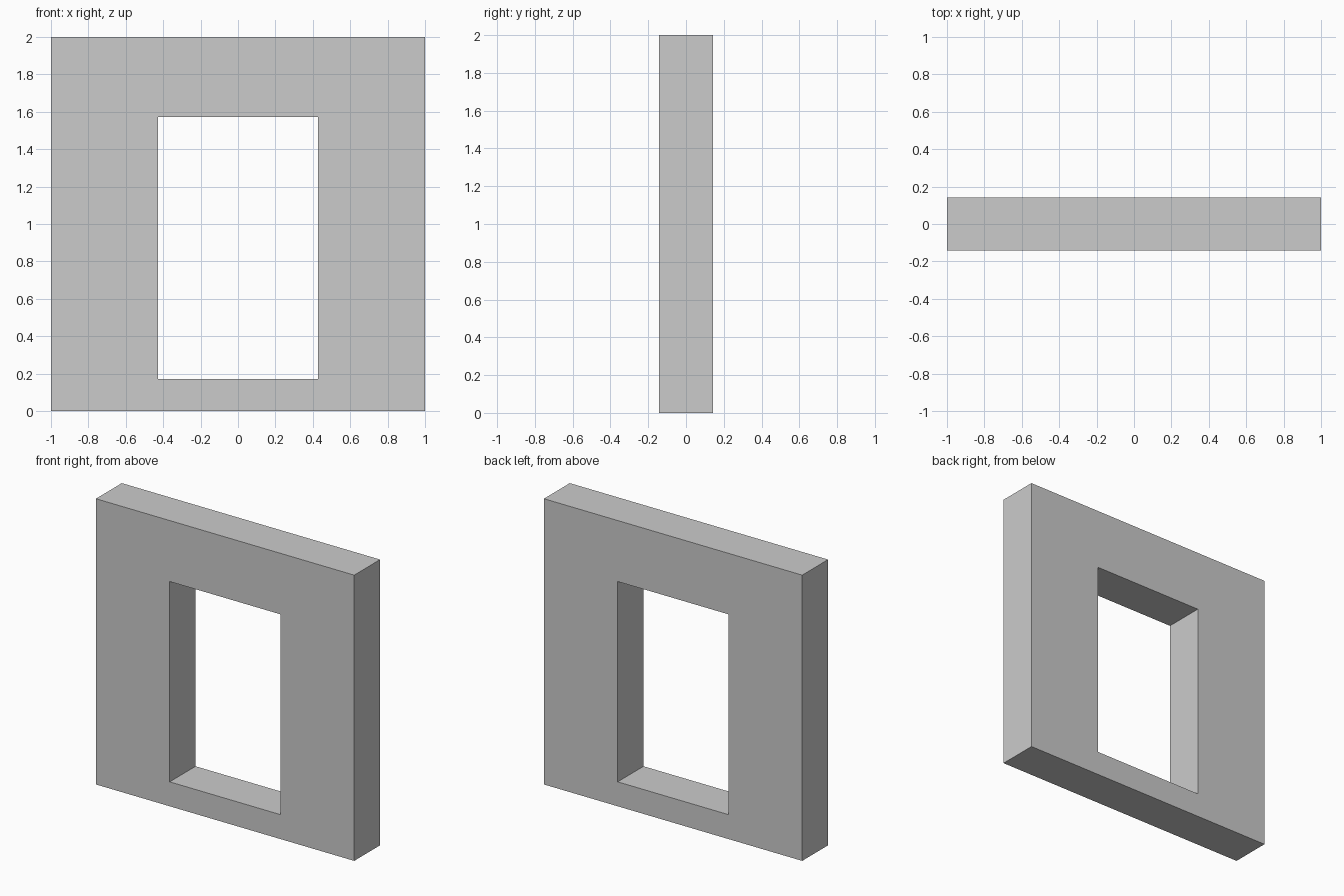
import bpy, bmesh

if "Cube" in bpy.data.objects:
    bpy.data.objects.remove(bpy.data.objects["Cube"])

HALF_W, HEIGHT, HALF_T = 1.0, 2.0, 1 / 7
OPEN_HALF_W, OPEN_BOTTOM, OPEN_TOP = 3 / 7, 0.171, 1.573


def rectangle(bm, half_w, z0, z1):
    corners = [(-half_w, z0), (half_w, z0), (half_w, z1), (-half_w, z1)]
    return [bm.verts.new((x, -HALF_T, z)) for x, z in corners]


bm = bmesh.new()

# Front face: a ring between the wall outline and the window opening
outer = rectangle(bm, HALF_W, 0, HEIGHT)
inner = rectangle(bm, OPEN_HALF_W, OPEN_BOTTOM, OPEN_TOP)
for i in range(4):
    j = (i + 1) % 4
    bm.faces.new((outer[i], outer[j], inner[j], inner[i]))

# Extrude the ring to the wall thickness
ext = bmesh.ops.extrude_face_region(bm, geom=bm.faces[:])
moved = [g for g in ext["geom"] if isinstance(g, bmesh.types.BMVert)]
bmesh.ops.translate(bm, verts=moved, vec=(0, 2 * HALF_T, 0))
bmesh.ops.recalc_face_normals(bm, faces=bm.faces[:])

mesh = bpy.data.meshes.new("window_wall")
bm.to_mesh(mesh)
bm.free()
wall = bpy.data.objects.new("window_wall", mesh)
bpy.context.collection.objects.link(wall)
